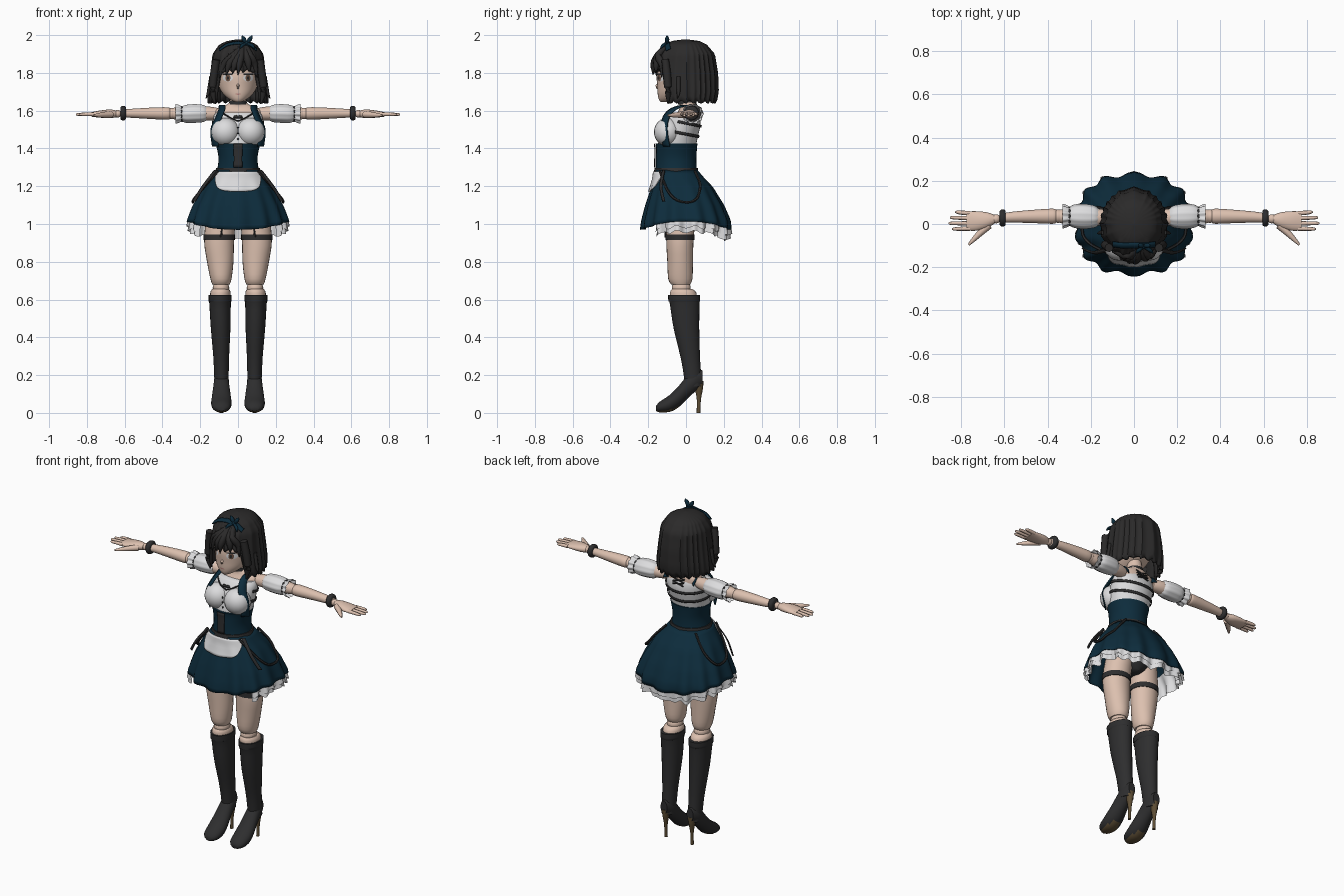
import bpy, math
from mathutils import Vector
from math import sin, cos, pi, sqrt, radians

def material(name, c):
    m = bpy.data.materials.new(name)
    m.diffuse_color = (*c, 1)
    return m

SKIN = material("skin", (0.72, 0.53, 0.43))
HAIR = material("hair_black", (0.024, 0.023, 0.023))
BLACK = material("leather_black", (0.027, 0.027, 0.028))
WHITE = material("white_cloth", (0.72, 0.72, 0.73))
NAVY = material("navy_cloth", (0.004, 0.025, 0.045))
BROWN = material("sole_brown", (0.11, 0.075, 0.035))
IRIS = material("iris_brown", (0.16, 0.09, 0.06))
LIP = material("lip_pink", (0.55, 0.27, 0.24))

# ---------- helpers ----------
def spline(rows, k=3):
    """Catmull-Rom resampling of a list of tuples."""
    out = []
    for i in range(len(rows) - 1):
        p0, p1, p2, p3 = rows[max(i - 1, 0)], rows[i], rows[i + 1], rows[min(i + 2, len(rows) - 1)]
        for s in range(k):
            t = s / k
            out.append(tuple(b + .5 * t * (c - a + t * (2*a - 5*b + 4*c - d + t * (3*(b - c) + d - a)))
                             for a, b, c, d in zip(p0, p1, p2, p3)))
    return out + [tuple(rows[-1])]

def lookup(rows, z):
    rows = sorted(rows)
    z = min(max(z, rows[0][0]), rows[-1][0])
    for a, b in zip(rows, rows[1:]):
        if z <= b[0]:
            t = (z - a[0]) / (b[0] - a[0])
            return [p + (q - p) * t for p, q in zip(a, b)]

def surf(name, f, nu, nv, mat, closed=True, caps=False, mirror=False, solid=0):
    """Grid surface from f(u, v)."""
    w = nu if closed else nu + 1
    vs = [f(i / nu, j / nv) for j in range(nv + 1) for i in range(w)]
    fs = [(j*w + i, j*w + (i + 1) % w, (j + 1)*w + (i + 1) % w, (j + 1)*w + i)
          for j in range(nv) for i in range(nu)]
    if caps:
        fs += [tuple(range(w))[::-1], tuple(range(nv*w, nv*w + w))]
    me = bpy.data.meshes.new(name)
    me.from_pydata(vs, [], fs)
    import bmesh
    bm = bmesh.new(); bm.from_mesh(me)
    bmesh.ops.remove_doubles(bm, verts=bm.verts, dist=1e-5)
    bmesh.ops.recalc_face_normals(bm, faces=bm.faces)
    bm.to_mesh(me); bm.free()
    me.materials.append(mat)
    me.polygons.foreach_set("use_smooth", [True] * len(me.polygons))
    me.set_sharp_from_angle(angle=radians(50))
    ob = bpy.data.objects.new(name, me)
    bpy.context.collection.objects.link(ob)
    if solid:
        m = ob.modifiers.new("thickness", 'SOLIDIFY'); m.thickness = solid
    if mirror:
        m = ob.modifiers.new("mirror", 'MIRROR'); m.use_mirror_merge = False
    return ob

def loft(name, rings, mat, axis='z', n=24, k=3, mirror=False, caps=True, wave=0, count=10):
    """Ellipse rings (s, a, b, ra, rb) along an axis."""
    rows = spline(rings, k)
    def f(u, v):
        s, a, b, ra, rb = rows[round(v * (len(rows) - 1))]
        t = 2 * pi * u
        w = 1 + wave * cos(count * t)
        p, q = a + ra * w * cos(t), b + rb * w * sin(t)
        return {'z': (p, q, s), 'x': (s, p, q), 'y': (p, s, q)}[axis]
    return surf(name, f, n, len(rows) - 1, mat, True, caps, mirror)

def tube(name, path, mat, n=8, k=3, mirror=False):
    """Round tube through (x, y, z, r)."""
    rows = spline(path, k)
    m = len(rows) - 1
    def f(u, v):
        i = round(v * m)
        d = Vector(rows[min(i + 1, m)][:3]) - Vector(rows[max(i - 1, 0)][:3])
        q, r = d.to_track_quat('Z', 'Y'), rows[i][3]
        return Vector(rows[i][:3]) + q @ Vector((r * cos(2*pi*u), r * sin(2*pi*u), 0))
    return surf(name, f, n, m, mat, True, True, mirror)

def ball(name, c, r, mat, mirror=False):
    return surf(name, lambda u, v: (c[0] + r[0]*sin(pi*v)*cos(2*pi*u), c[1] + r[1]*sin(pi*v)*sin(2*pi*u),
                                    c[2] + r[2]*cos(pi*v)), 20, 12, mat, mirror=mirror)

def ribbon(name, path, wvec, mat, mirror=False):
    rows = spline(path, 5)
    f = lambda u, v: Vector(rows[round(v * (len(rows) - 1))]) + Vector(wvec) * (u - .5)
    return surf(name, f, 2, len(rows) - 1, mat, False, mirror=mirror, solid=.006)

def around(rows, a, z, off):
    _, cx, cy, rx, ry = lookup(rows, z)
    return (cx + (rx + off) * sin(a), cy - (ry + off) * cos(a), z)

def disc(name, rows, cx, cz, w, h, mat, off, mirror=False):
    """Thin oval plate hugging the front of a loft."""
    def f(u, v):
        x, z = cx + v * w * cos(2*pi*u), cz + v * h * sin(2*pi*u)
        _, _, cy, rx, ry = lookup(rows, z)
        return (x, cy - ry * sqrt(max(0, 1 - (x / rx)**2)) - off, z)
    return surf(name, f, 20, 4, mat, mirror=mirror)

# ---------- legs and boots ----------
loft("thigh", [(1.1, .08, -.02, .075, .08), (.93, .1, -.032, .08, .073), (.8, .094, -.031, .07, .068),
               (.71, .09, -.03, .056, .064), (.68, .09, -.028, .046, .05)], SKIN, mirror=True)
ball("knee_joint", (.09, -.025, .662), (.044, .05, .04), SKIN, True)
loft("knee_lower", [(.655, .092, -.02, .045, .055), (.635, .093, -.015, .054, .07), (.58, .094, -.01, .052, .07)], SKIN, mirror=True)
loft("garter", [(.945, .1, -.032, .083, .077), (.915, .1, -.032, .083, .077)], BLACK, k=1, mirror=True)
tube("garter_clip", [(.09, -.108, .93, .006), (.085, -.108, .98, .005), (.08, -.1, 1.05, .005)], BLACK, 6, mirror=True)
loft("boot_shaft", [(.625, .095, -.01, .061, .085), (.59, .095, -.009, .06, .084), (.58, .095, -.007, .057, .079),
                    (.45, .092, .002, .052, .068), (.3, .089, .022, .042, .052), (.22, .088, .032, .039, .047),
                    (.14, .088, .04, .036, .045)], BLACK, mirror=True)
foot = loft("boot_foot", [(-.16, .088, .022, .018, .012), (-.14, .088, .031, .043, .028), (-.09, .088, .048, .054, .044),
                          (-.04, .088, .085, .05, .056), (.01, .088, .14, .042, .062), (.05, .088, .172, .038, .058),
                          (.088, .088, .185, .022, .04)], BLACK, 'y', mirror=True)
foot.data.materials.append(BROWN)
for v in foot.data.vertices:
    v.co.z = max(v.co.z, .003)
for p in foot.data.polygons:
    p.material_index = 1 if p.normal.z < -.75 else 0
loft("boot_heel", [(0, .088, .066, .009, .01), (.07, .088, .068, .009, .011), (.13, .088, .068, .018, .022),
                   (.17, .088, .062, .028, .03)], BROWN, n=12, mirror=True)
loft("underwear", [(1.28, 0, -.05, .1, .1), (1.12, 0, -.02, .15, .1), (1.03, 0, -.02, .09, .085), (.99, 0, -.02, .03, .06)], BLACK)

# ---------- skirt ----------
SKIRT = [(1.285, .115, -.165, .062), (1.24, .15, -.17, .1), (1.2, .183, -.18, .138), (1.1, .238, -.21, .196),
         (1.02, .268, -.228, .228), (.9, .285, -.24, .235)]
power = lambda v, p: math.copysign(abs(v)**p, v)
hem = lambda a: .97 + .045 * sin(a)**2

def skirt(a, z, off=0):
    _, rx, yf, yb = lookup(SKIRT, z)
    off += .01 * max(0, (1.25 - z) / .25) * cos(14 * a)
    return ((rx + off) * power(sin(a), .85), (yf + yb)/2 - ((yb - yf)/2 + off) * power(cos(a), .85), z)

surf("skirt", lambda u, v: skirt(2*pi*u, 1.285 + (hem(2*pi*u) - 1.285) * v), 112, 14, NAVY, solid=.004)
for name, drop, off in (("petticoat_lower", .055, -.018), ("petticoat_upper", .03, -.008)):
    def frill(u, v):
        a = radians(48 + 264 * u)
        return skirt(a, 1.08 + (hem(a) - drop + .008 * cos(18*a) - 1.08) * v, off + .009 * v * cos(26 * a))
    surf(name, frill, 130, 6, WHITE, False)

def apron(u, v):
    z = 1.278 - v * (.105 - .03 * abs(2*u - 1)**3)
    return skirt((2*u - 1) * (1.05 - .45 * v), z, .009)
surf("apron", apron, 30, 8, WHITE, False, solid=.004)
loop = [skirt(radians(50 + 85*i/8), 1.28 - .165 * sin(pi*i/8), .014) + (.007,) for i in range(9)]
tube("belt_loop", loop, BLACK, 6, mirror=True)
ribbon("belt_tail", [(.12, -.12, 1.285), (.185, -.135, 1.2), (.235, -.12, 1.12)], (.016, .012, 0), BLACK, True)

# ---------- torso ----------
CORSET = [(1.265, 0, -.052, .118, .112), (1.3, 0, -.052, .108, .108), (1.35, 0, -.052, .103, .107),
          (1.4, 0, -.05, .112, .108), (1.425, 0, -.05, .119, .111)]
BLOUSE = [(1.39, 0, -.05, .108, .1), (1.45, 0, -.042, .12, .102), (1.52, 0, -.024, .128, .1),
          (1.565, 0, -.012, .13, .085), (1.59, 0, -.006, .118, .07)]
loft("corset", CORSET, NAVY, n=32)
loft("blouse", BLOUSE, WHITE, n=32)
loft("belt", [(1.27, 0, -.052, .123, .119), (1.297, 0, -.052, .115, .114)], BLACK, n=32, k=1)
loft("shoulders_and_neck", [(1.55, 0, .0, .122, .07), (1.6, 0, .012, .122, .052), (1.622, 0, .014, .085, .046),
                            (1.645, 0, .008, .045, .044), (1.72, 0, -.005, .04, .042)], SKIN)
ball("bust", (.066, -.098, 1.487), (.076, .072, .075), WHITE, True)
surf("corset_lacing", lambda u, v: around(CORSET, (u - .5) * .4, 1.3 + .125 * v, .005), 6, 8, BLACK, False, solid=.004)
ribbon("shoulder_strap", [(.085, .06, 1.58), (.085, .01, 1.628), (.085, -.06, 1.615), (.102, -.105, 1.57),
                          (.13, -.118, 1.5), (.122, -.105, 1.41)], (.032, .034, 0), NAVY, True)
for i, zb in enumerate((1.475, 1.53)):
    surf("back_band_%d" % i, lambda u, v: around(BLOUSE, radians(75 + 210*u), zb + .02*cos(radians(75 + 210*u)) + .014*v, .008),
         30, 1, BLACK, False, solid=.004)
for i in range(3):
    z = 1.56 + .017 * i
    tube("back_lace_%d" % i, [(-.035, .078 - .008*i, z), (0, .082 - .008*i, z + .009), (.035, .078 - .008*i, z + .018)]
         and [(x, .078 - .008*i, z + .25*(x + .035), .004) for x in (-.035, 0, .035)], BLACK, 6, mirror=True)
tube("neckline_trim", [(0, -.115, 1.545, .004), (.045, -.108, 1.565, .004), (.085, -.075, 1.59, .004)], BLACK, 6, mirror=True)
tube("chest_bow", [(0, -.112, 1.56, .004), (.012, -.115, 1.568, .009), (.024, -.112, 1.562, .003)], BLACK, mirror=True)
for i in range(3):
    ball("blouse_button_%d" % i, (0, -.147, 1.45 + .03 * i), (.005, .005, .005), BLACK)
loft("choker", [(1.632, 0, .008, .05, .05), (1.65, 0, .006, .046, .047)], BLACK, k=1)

# ---------- arms ----------
loft("upper_arm", [(.1, .025, 1.583, .03, .03), (.17, .032, 1.585, .04, .038), (.3, .034, 1.585, .036, .035),
                   (.345, .036, 1.585, .03, .029)], SKIN, 'x', mirror=True)
loft("puff_sleeve", [(.165, .033, 1.585, .038, .036), (.185, .034, 1.585, .05, .046), (.23, .035, 1.585, .056, .05),
                     (.275, .036, 1.583, .053, .048), (.3, .036, 1.583, .041, .039)], WHITE, 'x', 40, mirror=True, wave=.03)
loft("sleeve_frill", [(.297, .036, 1.583, .041, .039), (.315, .036, 1.583, .049, .047), (.332, .036, 1.583, .054, .051)],
     WHITE, 'x', 60, mirror=True, caps=False, wave=.08)
loft("sleeve_band", [(.292, .036, 1.583, .044, .042), (.303, .036, 1.583, .044, .042)], BLACK, 'x', k=1, mirror=True)
ball("elbow_joint", (.352, .036, 1.585), (.03, .031, .03), SKIN, True)
loft("forearm", [(.358, .036, 1.585, .028, .026), (.375, .036, 1.585, .035, .033), (.46, .035, 1.586, .031, .03),
                 (.56, .032, 1.586, .025, .024), (.622, .027, 1.585, .02, .02)], SKIN, 'x', mirror=True)
loft("wrist_cuff", [(.594, .028, 1.587, .032, .032), (.602, .028, 1.587, .039, .038), (.614, .028, 1.587, .039, .038),
                    (.622, .028, 1.587, .032, .032)], BLACK, 'x', mirror=True)
ball("wrist_joint", (.638, .024, 1.584), (.022, .021, .02), SKIN, True)
loft("palm", [(.645, .022, 1.583, .02, .018), (.68, .018, 1.583, .036, .023), (.73, .014, 1.582, .045, .019),
              (.775, .014, 1.58, .044, .012)], SKIN, 'x', mirror=True)
for i, (y, tip) in enumerate(((.05, .828), (.027, .852), (.003, .858), (-.021, .842))):
    tube("finger_%d" % i, [(.76, y, 1.581, .0105), (.8, y * 1.05, 1.581, .0095), (tip - .01, y * 1.1, 1.58, .0075),
                           (tip, y * 1.1, 1.58, .003)], SKIN, mirror=True)
tube("thumb", [(.67, -.005, 1.58, .018), (.705, -.035, 1.578, .016), (.74, -.07, 1.576, .011), (.765, -.096, 1.575, .005)], SKIN, mirror=True)

# ---------- face ----------
FACE = spline([(1.645, 0, -.115, .014, .018), (1.66, 0, -.09, .046, .054), (1.69, 0, -.06, .08, .09), (1.73, 0, -.03, .102, .122),
               (1.79, 0, -.017, .112, .138), (1.87, 0, 0, .115, .135), (1.93, 0, 0, .085, .1)], 3)
loft("head", FACE, SKIN, n=32, k=1)
tube("nose", [(0, -.142, 1.745, .004), (0, -.156, 1.728, .008), (0, -.148, 1.718, .004)], SKIN)
disc("eye_white", FACE, .054, 1.773, .027, .019, WHITE, .002, True)
disc("eye_iris", FACE, .053, 1.773, .013, .018, IRIS, .004, True)
disc("eye_pupil", FACE, .053, 1.773, .006, .009, HAIR, .006, True)
disc("eye_lash", FACE, .056, 1.793, .03, .005, HAIR, .005, True)
disc("mouth", FACE, 0, 1.688, .015, .004, LIP, .002)

# ---------- hair ----------
CROWN = [(1.978, .0, -.005, .0), (1.97, .055, -.07, .07), (1.95, .1, -.115, .11), (1.9, .135, -.155, .153),
         (1.8, .147, -.176, .17), (1.7, .16, -.176, .174), (1.62, .162, -.165, .158)]

def hair(u, v):
    a = 2 * pi * u
    d = abs(math.degrees(math.atan2(sin(a), cos(a))))
    blend = min(1, max(0, (d - 44) / 10))
    low = (1.815 + .012 * cos(15*a)) * (1 - blend) + (1.645 + .007 * cos(22*a)) * blend
    z = 1.978 + (low - 1.978) * v**1.6
    _, rx, yf, yb = lookup(CROWN, z)
    k = 1 - .05 * min(1, 2*v) * abs(sin(11 * a + 2 * sin(3*a)))
    return (rx * k * sin(a), (yf + yb)/2 - (yb - yf)/2 * k * cos(a), z)
surf("hair_shell", hair, 176, 18, HAIR, solid=.016)
for i, (x0, x1, z1) in enumerate(((.03, -.1, 1.77), (.025, -.065, 1.785), (.03, -.03, 1.795), (.03, .0, 1.79),
                                  (.035, .06, 1.805), (.04, .1, 1.775))):
    y1 = -.178 * sqrt(1 - (x1 / .15)**2)
    tube("fringe_lock_%d" % i, [(x0, -.09, 1.945, .012), (x0*.6 + x1*.4, -.148, 1.895, .018),
                                (x0*.2 + x1*.8, y1 * .96, 1.845, .018), (x1, y1 * .98, z1, .002)], HAIR)
tube("side_lock", [(.115, -.11, 1.87, .02), (.128, -.1, 1.78, .022), (.134, -.095, 1.7, .018), (.12, -.095, 1.635, .003)], HAIR, mirror=True)
tube("stray_lock", [(.14, -.04, 1.78, .012), (.155, -.04, 1.7, .01), (.17, -.045, 1.665, .002)], HAIR, mirror=True)

# ---------- headband and bow ----------
ribbon("headband", [(-.1, -.095, 1.925), (-.06, -.1, 1.951), (0, -.1, 1.962), (.06, -.1, 1.951), (.1, -.095, 1.925)], (0, .025, .012), NAVY)
for i, dx in enumerate((-.024, .03)):
    tube("bow_ear_%d" % i, [(.045, -.1, 1.955, .006), (.045 + dx*.6, -.1, 1.978, .012), (.045 + dx, -.1, 1.997, .003)], NAVY)
    tube("bow_tail_%d" % i, [(.045, -.105, 1.957, .006), (.045 + dx, -.122, 1.945, .009), (.045 + dx*1.4, -.135, 1.93, .003)], NAVY)
ball("bow_knot", (.045, -.104, 1.957), (.011, .011, .011), NAVY)
